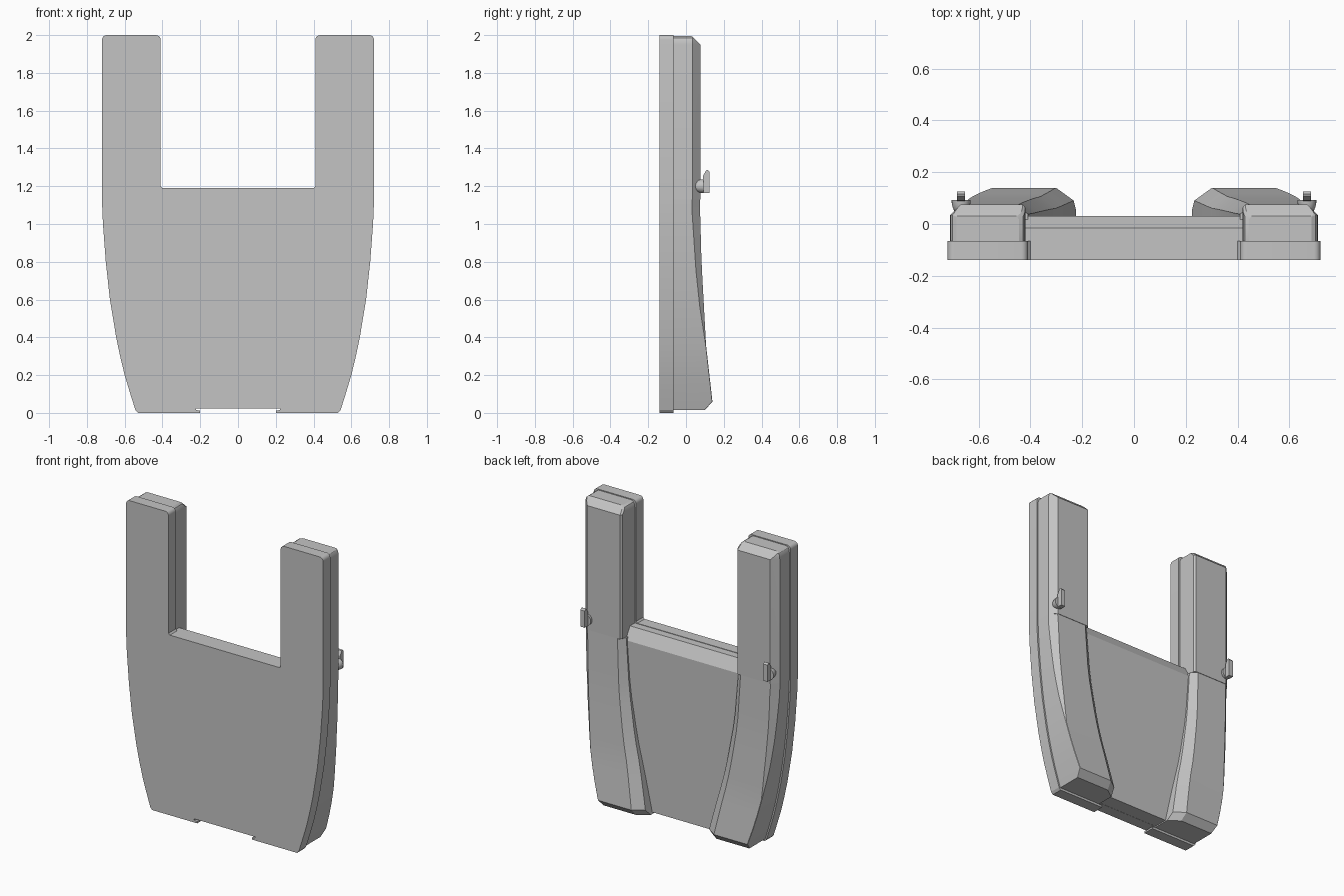
import bpy, bmesh, math

cube = bpy.data.objects.get("Cube")
if cube:
    bpy.data.objects.remove(cube, do_unlink=True)

grey = bpy.data.materials.new("plain_grey")
grey.use_nodes = True
grey.diffuse_color = (0.55, 0.55, 0.55, 1)
grey.node_tree.nodes["Principled BSDF"].inputs["Base Color"].default_value = grey.diffuse_color

# Edge positions by height, highest first
OUTER = [(1.12, 0.72), (1.0, 0.715), (0.8, 0.70), (0.6, 0.678), (0.4, 0.645),
         (0.3, 0.624), (0.2, 0.60), (0.1, 0.57), (0.015, 0.543)]
INNER = [(1.13, 0.41), (0.8, 0.385), (0.5, 0.335), (0.25, 0.275), (0.0, 0.22)]
BACK = [(1.13, 0.073), (0.8, 0.082), (0.36, 0.106), (0.06, 0.14), (0.015, 0.10)]
SHOULDER = [(1.05, 0.033), (0.75, 0.053), (0.56, 0.073), (0.36, 0.104), (0.06, 0.138), (0.015, 0.098)]


def at(table, z):
    """Linear lookup in a height table."""
    if z >= table[0][0]:
        return table[0][1]
    for (z1, v1), (z0, v0) in zip(table, table[1:]):
        if z >= z0:
            return v0 + (v1 - v0) * (z - z0) / (z1 - z0)
    return table[-1][1]


def loft(name, rings, mirror=False):
    """Skin equal-length rings and cap both ends."""
    bm = bmesh.new()
    loops = [[bm.verts.new(p) for p in ring] for ring in rings]
    n = len(loops[0])
    for a, b in zip(loops, loops[1:]):
        for i in range(n):
            j = (i + 1) % n
            bm.faces.new((a[i], a[j], b[j], b[i]))
    bm.faces.new(loops[0])
    bm.faces.new(loops[-1])
    bmesh.ops.recalc_face_normals(bm, faces=bm.faces)
    mesh = bpy.data.meshes.new(name)
    bm.to_mesh(mesh)
    bm.free()
    mesh.materials.append(grey)
    obj = bpy.data.objects.new(name, mesh)
    bpy.context.collection.objects.link(obj)
    if mirror:
        mod = obj.modifiers.new("mirror", 'MIRROR')
        mod.use_mirror_merge = False
    bpy.ops.object.select_all(action='DESELECT')
    obj.select_set(True)
    bpy.context.view_layer.objects.active = obj
    bpy.ops.object.shade_smooth_by_angle(angle=math.radians(20))
    return obj


def corner(cx, cz, r, start):
    """Quarter arc running clockwise from a start angle in degrees."""
    return [(cx + r * math.cos(math.radians(start - t)),
             cz + r * math.sin(math.radians(start - t))) for t in range(0, 91, 18)]


# Front plate: U outline with tapered sides and a notch underneath
half = [(0.40, 1.19), (0.41, 1.2)]
half += corner(0.435, 1.975, 0.025, 180) + corner(0.695, 1.975, 0.025, 90)
half += [(x, z) for z, x in OUTER]
half += [(0.53, 0), (0.2, 0), (0.2, 0.012), (0.222, 0.015), (0.222, 0.024)]
outline = half + [(-x, z) for x, z in reversed(half)]
loft("front_plate", [[(x, y, z) for x, z in outline] for y in (-0.14, -0.065)])

# Centre panel with a sloped top edge
profile = [(-0.07, 0.025), (0.03, 0.025), (0.03, 1.11), (-0.015, 1.187), (-0.07, 1.187)]
loft("centre_panel", [[(x, y, z) for y, z in profile] for x in (-0.45, 0.45)])


def section(z, outer, inner, back, shoulder, cut, drop):
    """Cross-section of a limb, chamfered on both back edges."""
    return [(outer, -0.07, z), (outer, shoulder, z),
            (outer - (back - shoulder), back, z), (inner + cut, back, z),
            (inner, back - drop, z), (inner, -0.07, z)]


# Upper arms: straight, with a sloped, rounded top
arm = [section(z, 0.71 - inset, 0.42 + inset, back, min(0.035, back - 0.002), 0.01, 0.012)
       for z, inset, back in ((1.13, 0, 0.076), (1.95, 0, 0.076), (1.97, 0.002, 0.056),
                              (1.985, 0.009, 0.041), (1.994, 0.024, 0.03))]
loft("upper_arms", arm, mirror=True)

# Lower legs: sweep inward and thicken toward the foot
leg = []
for z in (1.13, 1.05, 0.95, 0.85, 0.75, 0.65, 0.56, 0.46, 0.36, 0.26, 0.16, 0.06, 0.015):
    t = 1 - z / 1.13
    leg.append(section(z, at(OUTER, z) - 0.01, at(INNER, z), at(BACK, z),
                       at(SHOULDER, z), 0.04 + 0.03 * t, 0.035 + 0.015 * t))
loft("lower_legs", leg, mirror=True)

# Rounded latch seats, flat side to the back
seat = []
for k in range(7):
    a = math.radians(2 + 88 * k / 6)
    r, y = 0.037 * math.sin(a), 0.093 - 0.06 * math.cos(a)
    seat.append([(0.668 + r * math.cos(i * math.tau / 20), y, 1.2 + r * math.sin(i * math.tau / 20))
                 for i in range(20)])
loft("latch_seats", seat, mirror=True)

# Upright latch blades
blade = [(0.088, 1.165), (0.125, 1.165), (0.125, 1.275), (0.115, 1.287), (0.106, 1.283), (0.09, 1.255)]
loft("latch_blades", [[(x, y, z) for y, z in blade] for x in (0.653, 0.684)], mirror=True)
